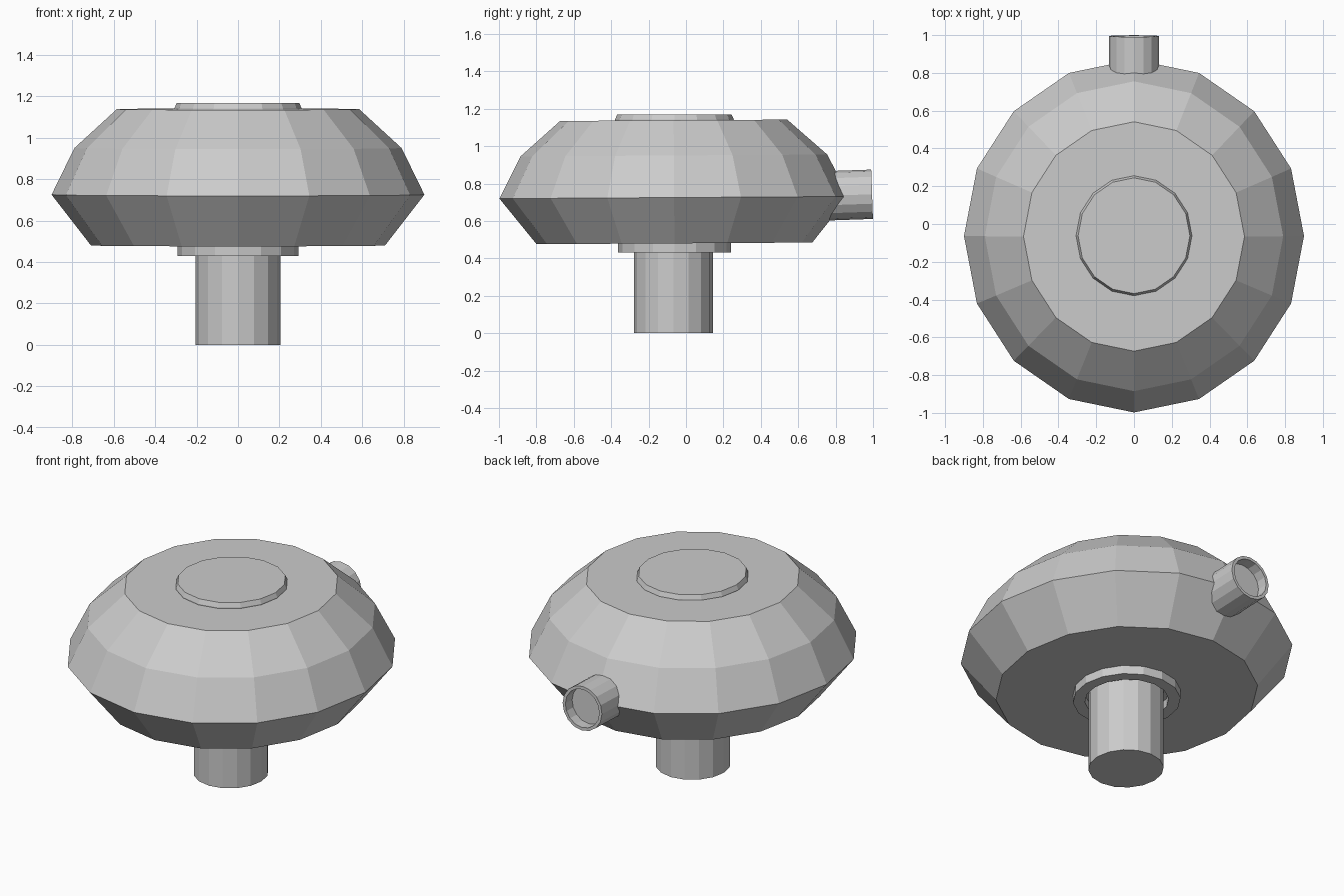
import bpy, bmesh
from math import cos, sin, tau, radians

if "Cube" in bpy.data.objects:
    bpy.data.objects.remove(bpy.data.objects["Cube"])


def lathe(name, profile, loc, rot=(0, 0, 0), sides=16, stretch=1.0, caps=(True, True)):
    """Turn a (radius, height) profile about z into a flat-faced solid."""
    bm = bmesh.new()
    rings = [[bm.verts.new((r * cos(tau * i / sides), stretch * r * sin(tau * i / sides), z))
              for i in range(sides)] for r, z in profile]
    for a, b in zip(rings, rings[1:]):
        for i in range(sides):
            j = (i + 1) % sides
            bm.faces.new((a[i], a[j], b[j], b[i]))
    if caps[0]:
        bm.faces.new(rings[0][::-1])
    if caps[1]:
        bm.faces.new(rings[-1])
    bmesh.ops.recalc_face_normals(bm, faces=bm.faces[:])
    mesh = bpy.data.meshes.new(name)
    bm.to_mesh(mesh)
    bm.free()
    ob = bpy.data.objects.new(name, mesh)
    ob.location, ob.rotation_euler = loc, rot
    bpy.context.collection.objects.link(ob)
    return ob


CY = -0.062  # shared axis of the turned parts

# Faceted main body, very slightly tilted
lathe("body", [(0.71, 0.48), (0.9, 0.725), (0.79, 0.95), (0.585, 1.138)],
      (0, CY + 0.003, 0), (radians(0.35), 0, 0), stretch=1.038)

# Low disc on top
lathe("top_disc", [(0.307, 1.12), (0.307, 1.142), (0.296, 1.168)],
      (0, CY, 0), stretch=1.035)

# Hollow collar under the body
lathe("bottom_collar", [(0.293, 0.49), (0.293, 0.43), (0.228, 0.43), (0.228, 0.49)],
      (0, CY, 0), stretch=1.03, caps=(False, False))

# Round stem reaching the ground
lathe("stem", [(0.205, 0.0), (0.205, 0.49)], (0, CY - 0.006, 0), stretch=1.03)

# Side spout at the back with a recessed mouth
lathe("spout", [(0.132, 0.0), (0.132, 0.245), (0.114, 0.245), (0.114, 0.18)],
      (0, 0.75, 0.734), (radians(-88), 0, 0))
